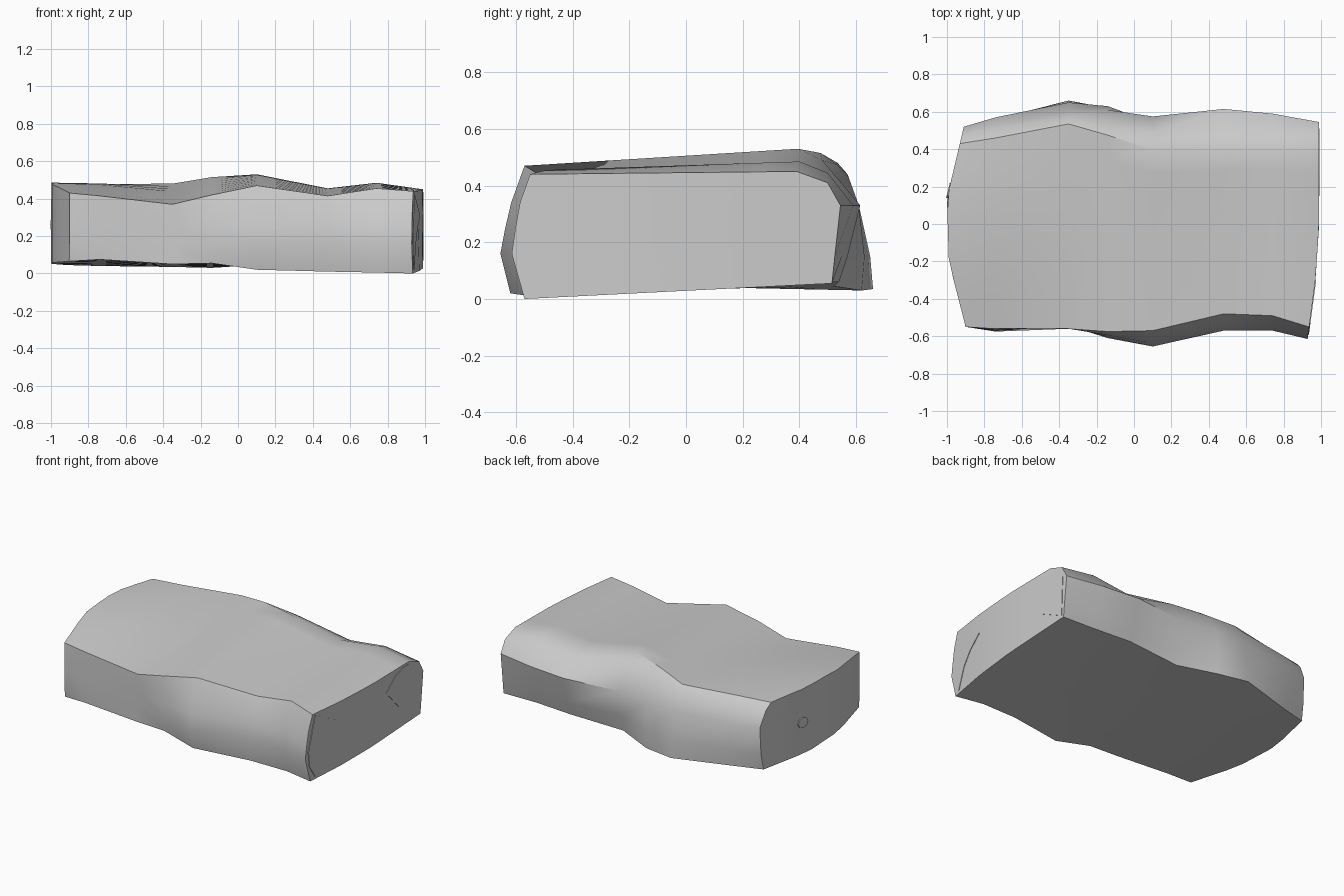
import bpy, bmesh, math
from mathutils import Vector

if "Cube" in bpy.data.objects:
    bpy.data.objects.remove(bpy.data.objects["Cube"])

# Cross-sections along x. Front: top y, top z, belly y, bottom y, bottom z.
# Back: top y, top z, shoulder y, middle y, lower y, bottom y, bottom z.
STATIONS = [
    (-0.90, -.55, .43, -.55, -.54, .065, .43, .475, .47, .52, .51, .49, .045),
    (-0.74, -.56, .415, -.575, -.56, .075, .46, .475, .51, .57, .56, .54, .04),
    (-0.35, -.56, .37, -.54, -.56, .05, .535, .48, .57, .61, .65, .66, .035),
    (-0.14, -.575, .42, -.61, -.58, .055, .475, .515, .53, .61, .63, .62, .03),
    (0.10, -.57, .47, -.655, -.62, .02, .395, .53, .48, .575, .54, .52, .045),
    (0.48, -.48, .415, -.57, -.55, .01, .40, .455, .50, .615, .57, .54, .06),
    (0.74, -.49, .455, -.57, -.54, .005, .40, .485, .50, .59, .55, .52, .06),
    (0.95, -.55, .44, -.615, -.57, 0, .39, .45, .50, .545, .525, .515, .055),
]
LEFT = [(-.62, -.88), (-.55, -.90), (-.2, -.99), (.14, -1), (.52, -.91), (.66, -.88)]
RIGHT = [(-.66, .925), (-.6, .93), (-.3, .97), (0, .99), (.6, .99)]
LEVELS, COLS = 5, 8


def interp(table, y):
    for (a, xa), (b, xb) in zip(table, table[1:]):
        if y <= b:
            return xa + (xb - xa) * (y - a) / (b - a)
    return table[-1][1]


def sides(s):
    x, fty, ftz, fm, fby, fbz, bty, btz, bs, bm, bl, bby, bbz = s
    front = [(fty, ftz), (fty * .45 + fm * .55, .32 if ftz < .4 else .34),
             (fm * .8 + fty * .2, .25), (fm, .16), (fby, fbz)]
    back = [(bty, btz), (bs, btz - .04), (bm, .33), (bl, .15), (bby, bbz)]
    return front, back


def point(i, k, j):
    front, back = sides(STATIONS[i])
    t = j / COLS
    y = front[k][0] + (back[k][0] - front[k][0]) * t
    z = front[k][1] + (back[k][1] - front[k][1]) * t
    if i < 2 and k == 0:  # swollen top of the left end
        z += .03 * math.sin(math.pi * t)
    x = STATIONS[i][0]
    if i == 0:
        x = interp(LEFT, y)
    elif i == len(STATIONS) - 1:
        x = interp(RIGHT, y)
    return (x, y, z)


def finish(name, bm):
    bmesh.ops.recalc_face_normals(bm, faces=bm.faces)
    mesh = bpy.data.meshes.new(name)
    bm.to_mesh(mesh)
    bm.free()
    ob = bpy.data.objects.new(name, mesh)
    bpy.context.collection.objects.link(ob)
    return ob


# Stone slab: outer shell of a warped lattice
bm = bmesh.new()
cache = {}


def vert(*key):
    if key not in cache:
        cache[key] = bm.verts.new(point(*key))
    return cache[key]


def patch(na, nb, key):
    for a in range(na):
        for b in range(nb):
            bm.faces.new([vert(*key(a + da, b + db))
                          for da, db in ((0, 0), (1, 0), (1, 1), (0, 1))])


N, K = len(STATIONS) - 1, LEVELS - 1
for end in (0, 1):
    patch(N, COLS, lambda a, b: (a, K * end, b))   # top, bottom
    patch(N, K, lambda a, b: (a, b, COLS * end))   # front, back
    patch(K, COLS, lambda a, b: (N * end, a, b))   # left, right
slab = finish("stone_slab", bm)
bpy.context.view_layer.objects.active = slab
slab.select_set(True)
bpy.ops.object.shade_smooth_by_angle(angle=math.radians(35))


# Shallow broken flakes, each a thin plate sunk into an end face
def flake(name, outline, table, lift):
    bm = bmesh.new()
    outer = [bm.verts.new((interp(table, y) + lift, y, z)) for y, z in outline]
    inner = [bm.verts.new(v.co - Vector((lift * 3, 0, 0))) for v in outer]
    bm.faces.new(outer)
    bm.faces.new(inner)
    n = len(outer)
    for i in range(n):
        j = (i + 1) % n
        bm.faces.new((outer[i], outer[j], inner[j], inner[i]))
    finish(name, bm)


flake("front_corner_flake", [(-.53, .43), (-.30, .31), (-.40, .24), (-.47, .16),
                             (-.53, .02), (-.58, .10), (-.59, .2)], RIGHT, .004)
flake("back_corner_flake", [(.50, .07), (.30, .17), (.15, .33), (.25, .41),
                            (.33, .435), (.39, .435), (.51, .34)], RIGHT, .003)
flake("end_knob", [(.18 + .04 * math.cos(a * math.pi / 4),
                    .26 + .035 * math.sin(a * math.pi / 4)) for a in range(8)],
      LEFT, -.004)
